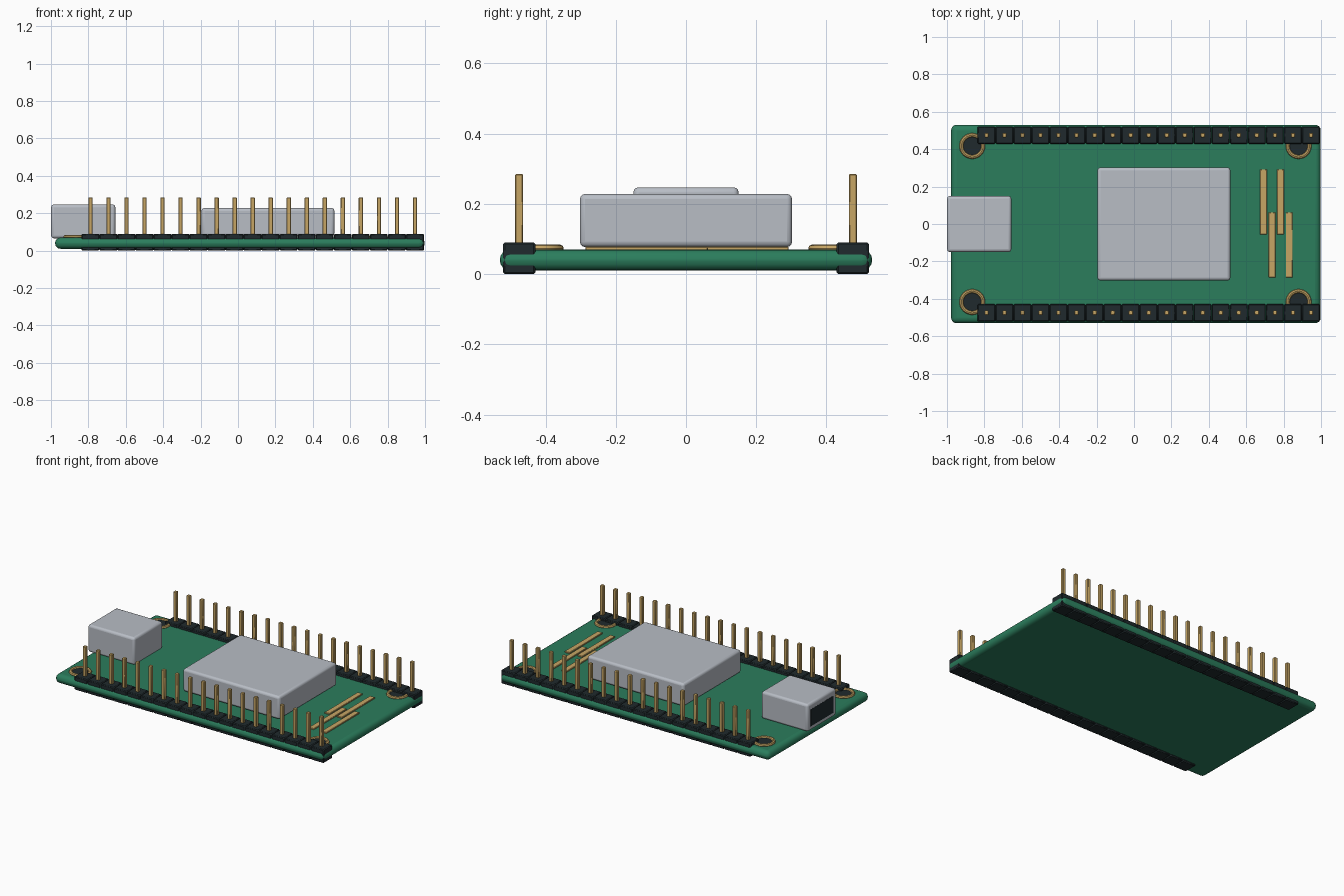
import bpy, math

if "Cube" in bpy.data.objects:
    bpy.data.objects.remove(bpy.data.objects["Cube"])


def material(name, rgb):
    m = bpy.data.materials.new(name)
    m.diffuse_color = (*rgb, 1)
    m.use_nodes = True
    m.node_tree.nodes["Principled BSDF"].inputs["Base Color"].default_value = m.diffuse_color
    return m


GREEN = material("board green", (0.024, 0.205, 0.108))
GREY = material("metal grey", (0.48, 0.51, 0.56))
GOLD = material("contact gold", (0.57, 0.38, 0.13))
DARK = material("black plastic", (0.014, 0.023, 0.026))


def finish(ob, name, mat, bevel=0, segments=2):
    ob.name = name
    ob.data.materials.append(mat)
    bpy.ops.object.transform_apply(location=False, rotation=False, scale=True)
    if bevel:
        b = ob.modifiers.new("bevel", "BEVEL")
        b.width = bevel
        b.segments = segments
    bpy.ops.object.shade_smooth_by_angle(angle=math.radians(35))
    return ob


def box(name, mat, x, y, z, bevel=0, segments=2):
    """Box from (min, max) pairs on each axis."""
    spans = (x, y, z)
    bpy.ops.mesh.primitive_cube_add(size=1, location=[(a + b) / 2 for a, b in spans])
    ob = bpy.context.object
    ob.scale = [b - a for a, b in spans]
    return finish(ob, name, mat, bevel, segments)


# Circuit board with rounded rim
box("circuit_board", GREEN, (-0.978, 0.998), (-0.53, 0.53), (0.01, 0.07), 0.029, 4)

# Shielded module and USB socket with dark opening
box("shield_can", GREY, (-0.195, 0.515), (-0.302, 0.302), (0.077, 0.228), 0.015, 3)
box("usb_socket", GREY, (-0.999, -0.656), (-0.15, 0.15), (0.066, 0.247), 0.015, 3)
box("usb_opening", DARK, (-1.0, -0.993), (-0.12, 0.12), (0.095, 0.207))

# Staggered antenna traces
for i, x in enumerate((0.692, 0.738, 0.783, 0.83)):
    y = 0.118 if i % 2 == 0 else -0.112
    box("antenna_trace", GOLD, (x - 0.018, x + 0.018), (y - 0.174, y + 0.174),
        (0.066, 0.078), 0.002, 1)

# Pin headers along both long edges
PITCH = 0.0964
for side in (-1, 1):
    y = side * 0.475
    for i in range(19):
        x = -0.789 + i * PITCH
        box("header_block", DARK, (x - PITCH / 2, x + PITCH / 2 - 0.001),
            (y - 0.046, y + 0.046), (0, 0.09), 0.005, 1)
        box("header_pin", GOLD, (x - 0.0115, x + 0.0115),
            (y - 0.0115, y + 0.0115), (0.06, 0.285), 0.003, 1)

# Plated mounting holes at the corners
for x in (-0.865, 0.88):
    for y in (-0.417, 0.417):
        bpy.ops.mesh.primitive_torus_add(
            major_radius=0.058, minor_radius=0.011, major_segments=32,
            minor_segments=8, location=(x, y, 0.073))
        finish(bpy.context.object, "hole_ring", GOLD)
        bpy.ops.mesh.primitive_cylinder_add(
            radius=0.051, depth=0.012, vertices=32, location=(x, y, 0.068))
        finish(bpy.context.object, "hole_centre", DARK, 0.003)
